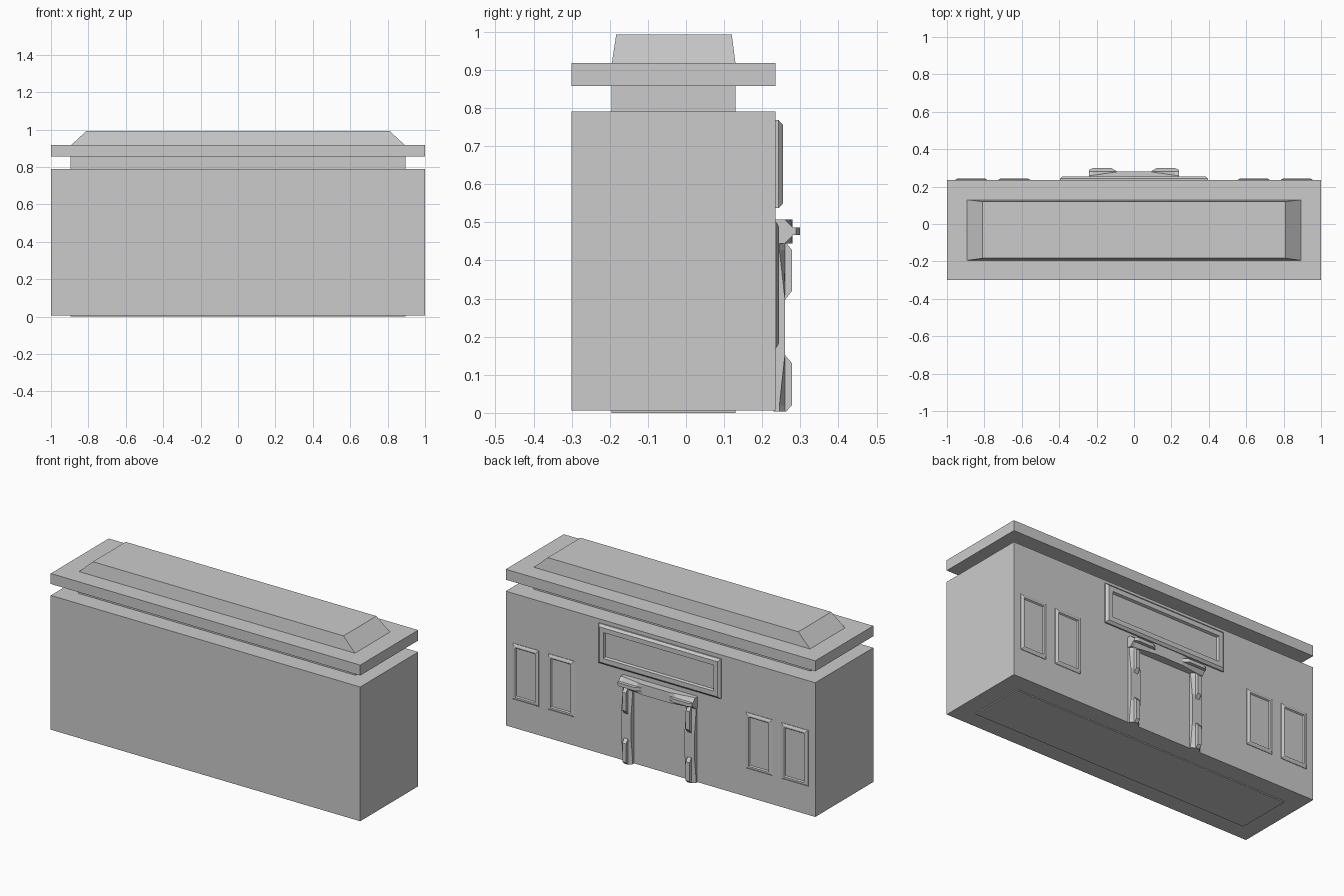
import bpy, bmesh

if "Cube" in bpy.data.objects:
    bpy.data.objects.remove(bpy.data.objects["Cube"])

WALL = 0.235  # y of the decorated wall


def loft(name, rings):
    """Skin a list of equal-length point rings and cap both ends."""
    bm = bmesh.new()
    loops = [[bm.verts.new(p) for p in ring] for ring in rings]
    n = len(loops[0])
    for a, b in zip(loops, loops[1:]):
        for i in range(n):
            j = (i + 1) % n
            bm.faces.new((a[i], a[j], b[j], b[i]))
    bm.faces.new(loops[0])
    bm.faces.new(loops[-1])
    bmesh.ops.remove_doubles(bm, verts=bm.verts, dist=1e-5)
    bmesh.ops.recalc_face_normals(bm, faces=bm.faces)
    me = bpy.data.meshes.new(name)
    bm.to_mesh(me)
    bm.free()
    ob = bpy.data.objects.new(name, me)
    bpy.context.collection.objects.link(ob)
    return ob


def block(name, levels):
    """Stacked horizontal rectangles: (half_x, y0, y1, z)."""
    return loft(name, [[(-x, a, z), (x, a, z), (x, b, z), (-x, b, z)]
                       for x, a, b, z in levels])


def panel(name, x0, x1, z0, z1, steps):
    """Framed wall panel: (inset, depth) profile swept round a rectangle."""
    return loft(name, [[(x0 + i, WALL + d, z0 + i), (x1 - i, WALL + d, z0 + i),
                        (x1 - i, WALL + d, z1 - i), (x0 + i, WALL + d, z1 - i)]
                       for i, d in steps])


def beam(name, w, n, sections, place):
    """Beam with raised, chamfered ends: (along, shoulder, neck, front)."""
    rings = []
    for t, s, m, f in sections:
        prof = [(-w, -0.005), (w, -0.005), (w, s), (n, m), (n, f), (-n, f), (-n, m), (-w, s)]
        rings.append([place(t, u, v) for u, v in prof])
    return loft(name, rings)


# Building mass and roof
block("main_body", [(1, -0.3, WALL, 0.006), (1, -0.3, WALL, 0.79)])
block("inner_core", [(0.895, -0.195, 0.13, 0.0), (0.895, -0.195, 0.13, 0.86)])
block("roof_slab", [(1, -0.3, WALL, 0.857), (1, -0.3, WALL, 0.918)])
block("roof_cap", [(0.895, -0.195, 0.13, 0.915), (0.81, -0.183, 0.12, 0.993)])

# Sign board above the door
panel("sign_board", -0.395, 0.395, 0.537, 0.768,
      [(0, -0.005), (0, 0.008), (0.013, 0.02), (0.04, 0.02), (0.045, 0.006)])

# Two windows on each side
for side in (-1, 1):
    for c in (0.64, 0.87):
        x = side * c
        panel("window", x - 0.085, x + 0.085, 0.172, 0.5,
              [(0, -0.005), (0, 0.003), (0.012, 0.009), (0.02, 0.009), (0.025, 0.002)])

# Door posts
post = [(0.004, 0.010, 0.025, 0.028), (0.02, 0.010, 0.025, 0.043),
        (0.13, 0.022, 0.025, 0.043), (0.152, 0.025, 0.025, 0.025),
        (0.297, 0.025, 0.025, 0.025), (0.32, 0.022, 0.025, 0.043),
        (0.427, 0.010, 0.025, 0.043), (0.446, 0.010, 0.025, 0.028)]
for side in (-1, 1):
    beam("door_post", 0.032, 0.012, post,
         lambda t, u, v: (side * 0.205 + u, WALL + v, t))

# Lintel over the door
half = [(0.09, 0.045, 0.045, 0.045), (0.12, 0.04, 0.045, 0.064),
        (0.22, 0.025, 0.045, 0.064), (0.24, 0.025, 0.045, 0.054)]
lintel = [(-t, s, m, f) for t, s, m, f in reversed(half)] + half
beam("door_lintel", 0.031, 0.01, lintel,
     lambda t, u, v: (t, WALL + v, 0.476 + u))
